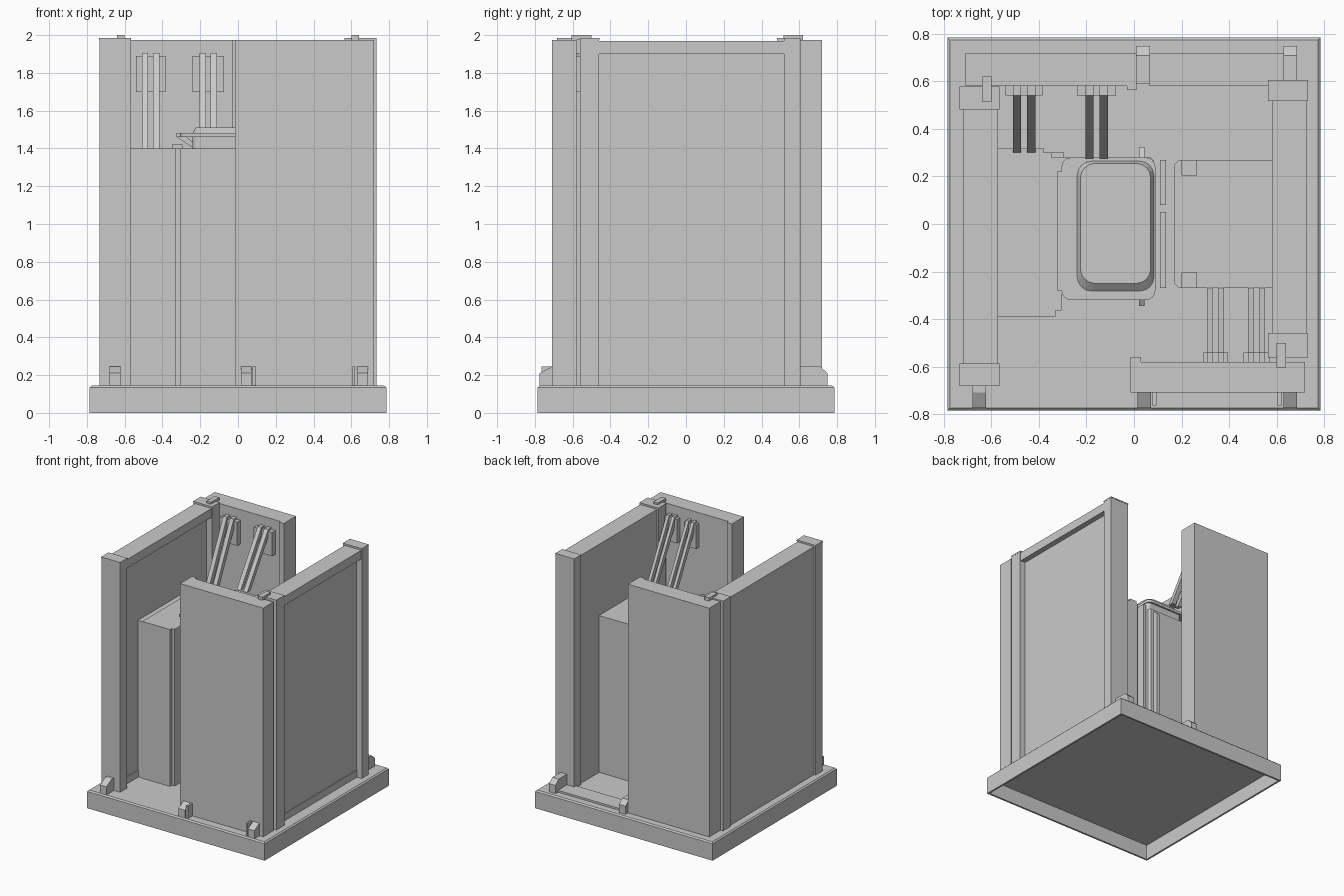
import bpy, bmesh, math
from mathutils import Vector

if "Cube" in bpy.data.objects:
    bpy.data.objects.remove(bpy.data.objects["Cube"])

grey = bpy.data.materials.new("mid grey")
grey.diffuse_color = (0.59, 0.59, 0.59, 1)
grey.use_nodes = True
grey.node_tree.nodes["Principled BSDF"].inputs["Base Color"].default_value = grey.diffuse_color


def finish(name, bm):
    bmesh.ops.recalc_face_normals(bm, faces=bm.faces[:])
    me = bpy.data.meshes.new(name)
    bm.to_mesh(me)
    bm.free()
    me.materials.append(grey)
    ob = bpy.data.objects.new(name, me)
    bpy.context.collection.objects.link(ob)
    return ob


def prism(name, pts, vec):
    """Extrude a closed 3D outline along a vector."""
    bm = bmesh.new()
    f = bm.faces.new([bm.verts.new(p) for p in pts])
    r = bmesh.ops.extrude_face_region(bm, geom=[f])
    moved = [g for g in r["geom"] if isinstance(g, bmesh.types.BMVert)]
    bmesh.ops.translate(bm, verts=moved, vec=vec)
    return finish(name, bm)


def column(name, outline, z0, z1):
    return prism(name, [(x, y, z0) for x, y in outline], (0, 0, z1 - z0))


def box(name, x0, x1, y0, y1, z0, z1):
    return column(name, [(x0, y0), (x1, y0), (x1, y1), (x0, y1)], z0, z1)


def rounded(x0, x1, y0, y1, r, n=4):
    pts = []
    for i, (cx, cy) in enumerate([(x1 - r, y1 - r), (x0 + r, y1 - r), (x0 + r, y0 + r), (x1 - r, y0 + r)]):
        for k in range(n + 1):
            a = math.pi / 2 * (i + k / n)
            pts.append((cx + r * math.cos(a), cy + r * math.sin(a)))
    return pts


FLOOR, TOP = 0.145, 1.975

# Base tray: shallow, open underneath, soft top edge
bm = bmesh.new()
levels = [(0.77, 0.12), (0.77, 0.0), (0.785, 0.0), (0.785, 0.135), (0.775, FLOOR)]
rings = [[bm.verts.new((sx * s, sy * s, z)) for sx, sy in ((-1, -1), (1, -1), (1, 1), (-1, 1))] for s, z in levels]
for a, b in zip(rings, rings[1:]):
    for i in range(4):
        j = (i + 1) % 4
        bm.faces.new((a[i], a[j], b[j], b[i]))
bm.faces.new(rings[0])
bm.faces.new(rings[-1])
finish("base_tray", bm)

# Front and back walls with an inner lip at the free end
column("front_wall", [(-0.015, -0.71), (0.72, -0.71), (0.72, -0.58), (0.03, -0.58),
                      (0.03, -0.56), (-0.015, -0.56)], FLOOR, TOP)
column("back_wall", [(-0.71, 0.72), (0.01, 0.72), (0.01, 0.565), (-0.03, 0.565),
                     (-0.03, 0.58), (-0.71, 0.58)], FLOOR, TOP)

# Side walls: a panel set back in a frame that faces +x, with thin end caps
for side, dx, y0, a, b, y1 in (("right", 0, -0.56, -0.46, 0.52, 0.605),
                               ("left", -1.30, -0.68, -0.59, 0.485, 0.577)):
    box(side + "_panel", 0.58 + dx, 0.683 + dx, a, b, FLOOR, 1.965)
    box(side + "_top_rail", 0.58 + dx, 0.727 + dx, a, b, 1.90, 1.97)
    box(side + "_bottom_rail", 0.58 + dx, 0.69 + dx, a, b, FLOOR, 0.20)
    for end, p, q in (("front", y0, a), ("back", b, y1)):
        box(f"{side}_{end}_post", 0.567 + dx, 0.732 + dx, p, q, FLOOR, TOP)
        box(f"{side}_{end}_cap", 0.565 + dx, 0.733 + dx, p - 0.002, q + 0.002, TOP, 1.985)

# Locking tabs tying the caps to the front and back walls
box("front_lock_tab", 0.60, 0.64, -0.605, -0.50, 1.975, 2.0)
box("back_lock_tab", -0.64, -0.60, 0.515, 0.62, 1.975, 2.0)

# Foot blocks with a sloped outer edge
for name, x, s in (("front_left", -0.68, -1), ("front_middle", 0.015, -1), ("front_right", 0.63, -1),
                   ("back_middle", 0.01, 1), ("back_right", 0.63, 1)):
    edge = 0.775 if s < 0 else 0.75
    prof = [(0.59, FLOOR), (edge, FLOOR), (edge, 0.21), (0.71, 0.245), (0.59, 0.245)]
    prism(name + "_foot", [(x, s * y, z) for y, z in prof], (0.057, 0, 0))
box("front_middle_rib", 0.077, 0.095, -0.765, -0.70, FLOOR, 0.245)
box("front_right_rib", 0.605, 0.62, -0.765, -0.70, FLOOR, 0.245)

# Low sill across the open part of the back
box("back_sill", 0.065, 0.63, 0.58, 0.72, FLOOR, 0.16)

# Inner cabinets standing against the side walls
column("left_cabinet", [(-0.575, -0.39), (-0.33, -0.39), (-0.33, -0.365), (-0.305, -0.365),
                        (-0.305, 0.30), (-0.38, 0.30), (-0.38, 0.32), (-0.575, 0.32)], FLOOR, 1.40)
box("left_cabinet_back", -0.62, -0.57, -0.385, 0.315, FLOOR, 1.395)
column("right_cabinet", [(0.585, -0.27), (0.19, -0.27), (0.17, -0.25), (0.17, 0.25),
                         (0.19, 0.27), (0.585, 0.27)], FLOOR, 1.40)
for y in (-0.27, 0.205):
    box("cabinet_block", 0.20, 0.265, y, y + 0.065, 1.38, 1.42)

# Central core: full-height body, neck, collar plate and tapered lid
column("core_body", [(-0.305, -0.295), (0.07, -0.295), (0.085, -0.28), (0.085, 0.265),
                     (0.07, 0.28), (-0.305, 0.28)], FLOOR, 1.40)
column("core_neck", rounded(-0.24, 0.085, -0.285, 0.265, 0.03), 1.40, 1.46)
column("core_collar", rounded(-0.305, 0.09, -0.32, 0.28, 0.04), 1.46, 1.482)
bm = bmesh.new()
low = [bm.verts.new((x, y, 1.48)) for x, y in rounded(-0.24, 0.085, -0.285, 0.265, 0.06)]
high = [bm.verts.new((x, y, 1.51)) for x, y in rounded(-0.225, 0.07, -0.25, 0.255, 0.06)]
for i in range(len(low)):
    j = (i + 1) % len(low)
    bm.faces.new((low[i], low[j], high[j], high[i]))
bm.faces.new(low)
bm.faces.new(high)
finish("core_lid", bm)

# Collar struts on the left side of the core
for y in (-0.19, -0.05):
    prism("collar_strut", [(-0.325, y, 1.46), (-0.235, y, 1.40), (-0.235, y, 1.43), (-0.29, y, 1.475)], (0, 0.025, 0))
box("collar_edge", -0.325, -0.30, -0.28, 0.22, 1.46, 1.482)
box("cabinet_tab", -0.35, -0.295, 0.28, 0.30, 1.39, 1.42)

# Vertical strips beside the core, and full-height ribs with sloped tops
box("core_strip_front", 0.11, 0.135, -0.27, 0.05, FLOOR, 1.42)
box("core_strip_back", 0.11, 0.135, 0.08, 0.27, FLOOR, 1.42)
for s, y in ((-1, 0.345), (1, 0.325)):
    prism("core_rib", [(0.02, s * 0.27, FLOOR), (0.02, s * y, FLOOR), (0.02, s * y, 1.35),
                       (0.02, s * 0.27, 1.395)], (0.025, 0, 0))


# Sloping rails hung from brackets on the front and back walls
def rail(name, x, w, s, end):
    a, b = Vector((x - w / 2, s * 0.54, 1.905)), Vector((x - w / 2, end[0], end[1]))
    n = Vector((0, 0.04 * s, 0))
    prism(name, [a, a + n, b + n, b], (w, 0, 0))


for x0, x1, y, z in ((-0.54, -0.385, 0.30, 1.40), (-0.24, -0.075, 0.275, 1.50)):
    c = (x0 + x1) / 2
    box("back_bracket", x0, x1, 0.54, 0.585, 1.70, 1.89)
    for d in (-0.03, 0.03):
        rail("back_rail", c + d, 0.034, 1, (y, z))
for x0, x1 in ((0.29, 0.395), (0.46, 0.57)):
    c = (x0 + x1) / 2
    box("front_bracket", x0, x1, -0.585, -0.54, 1.70, 1.89)
    for d in (-0.024, 0.024):
        rail("front_rail", c + d, 0.024, -1, (-0.27, 1.40))
